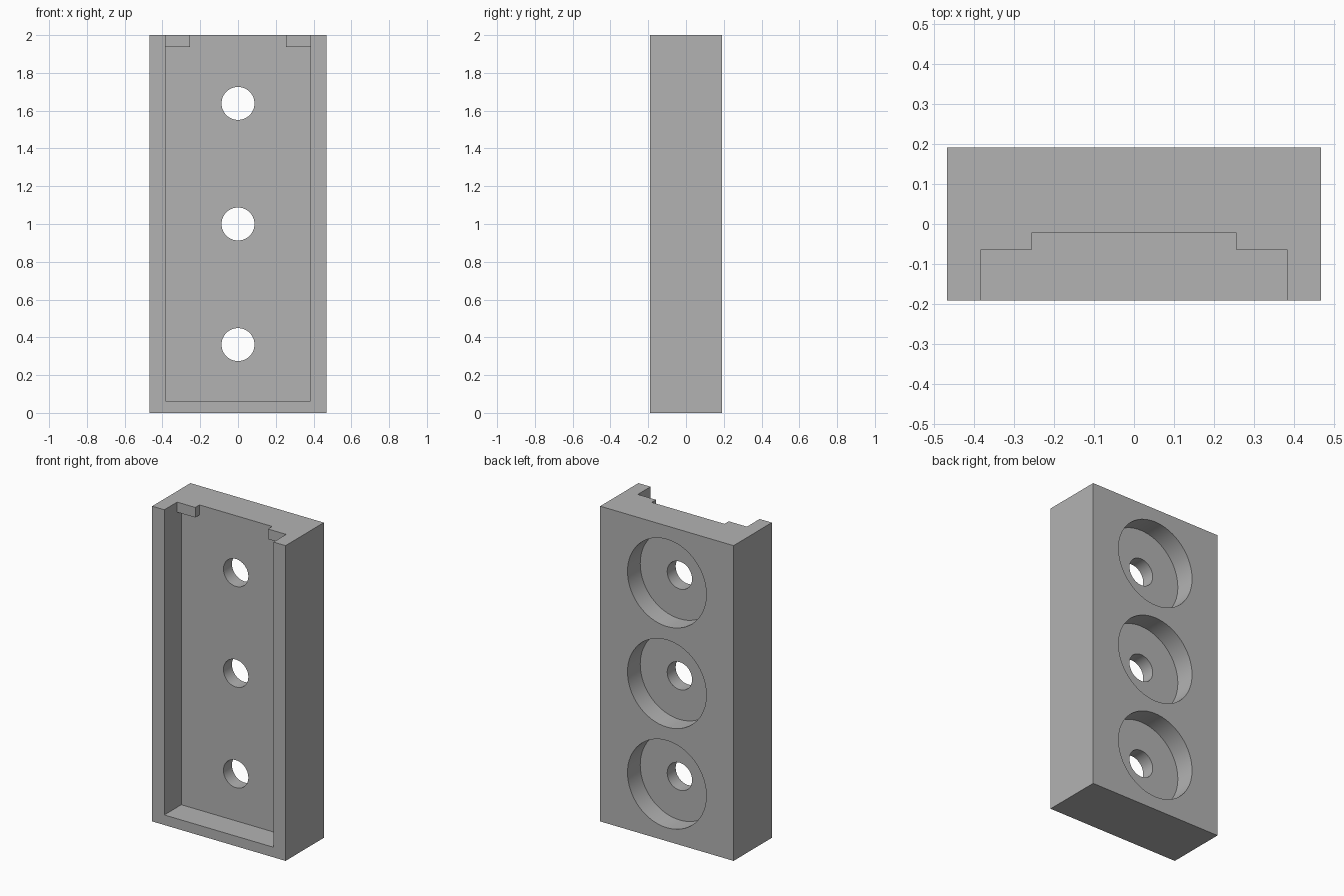
import bpy
import math
from mathutils import Vector

cube = bpy.data.objects.get("Cube")
if cube:
    bpy.data.objects.remove(cube, do_unlink=True)

HEIGHT = 2.0
U = HEIGHT / 47                      # design unit: the block is 47 units tall
HALF_W, HALF_D = 11 * U, 4.5 * U
FRONT, BACK = -HALF_D, HALF_D
POCKET_HALF = 9 * U
POCKET_FLOOR = FRONT + 4 * U
LIP = 1.5 * U                        # bottom wall and tab height
BORE_FLOOR = BACK - 3 * U

grey = bpy.data.materials.new("plain grey")
grey.use_nodes = True
colour = (0.45, 0.45, 0.45, 1)
grey.diffuse_color = colour
grey.node_tree.nodes["Principled BSDF"].inputs["Base Color"].default_value = colour


def box(name, low, high):
    low, high = Vector(low), Vector(high)
    bpy.ops.mesh.primitive_cube_add(size=1, location=(low + high) / 2)
    ob = bpy.context.object
    ob.name = name
    ob.scale = high - low
    bpy.ops.object.transform_apply(location=True, rotation=True, scale=True)
    ob.data.materials.append(grey)
    return ob


def cylinder(name, radius, y0, y1, z):
    bpy.ops.mesh.primitive_cylinder_add(
        vertices=64, radius=radius, depth=y1 - y0,
        location=(0, (y0 + y1) / 2, z), rotation=(math.pi / 2, 0, 0))
    ob = bpy.context.object
    ob.name = name
    bpy.ops.object.transform_apply(location=True, rotation=True, scale=True)
    ob.data.materials.append(grey)
    return ob


def combine(target, tool, operation):
    mod = target.modifiers.new(operation.lower(), "BOOLEAN")
    mod.operation = operation
    mod.solver = "EXACT"
    mod.object = tool
    bpy.context.view_layer.objects.active = target
    bpy.ops.object.modifier_apply(modifier=mod.name)
    bpy.data.objects.remove(tool, do_unlink=True)


# Solid block
block = box("mounting_block", (-HALF_W, FRONT, 0), (HALF_W, BACK, HEIGHT))

# Front pocket, open at the top
combine(block, box("pocket_cutter", (-POCKET_HALF, FRONT - U, LIP),
                   (POCKET_HALF, POCKET_FLOOR, HEIGHT + U)), "DIFFERENCE")

# Small stop tabs in the upper pocket corners
for side in (-1, 1):
    xs = sorted((side * 6 * U, side * 10 * U))
    combine(block, box("corner_tab", (xs[0], POCKET_FLOOR - U, HEIGHT - LIP),
                       (xs[1], POCKET_FLOOR + U, HEIGHT)), "UNION")

# Round recesses in the back, each with a through hole
for step in (-1, 0, 1):
    z = HEIGHT / 2 + step * 15 * U
    combine(block, cylinder("recess_cutter", 6.5 * U, BORE_FLOOR, BACK + U, z), "DIFFERENCE")
    combine(block, cylinder("hole_cutter", 2.05 * U, FRONT - U, BACK + U, z), "DIFFERENCE")

bpy.ops.object.select_all(action="DESELECT")
block.select_set(True)
bpy.context.view_layer.objects.active = block
bpy.ops.object.shade_smooth_by_angle(angle=math.radians(30))
